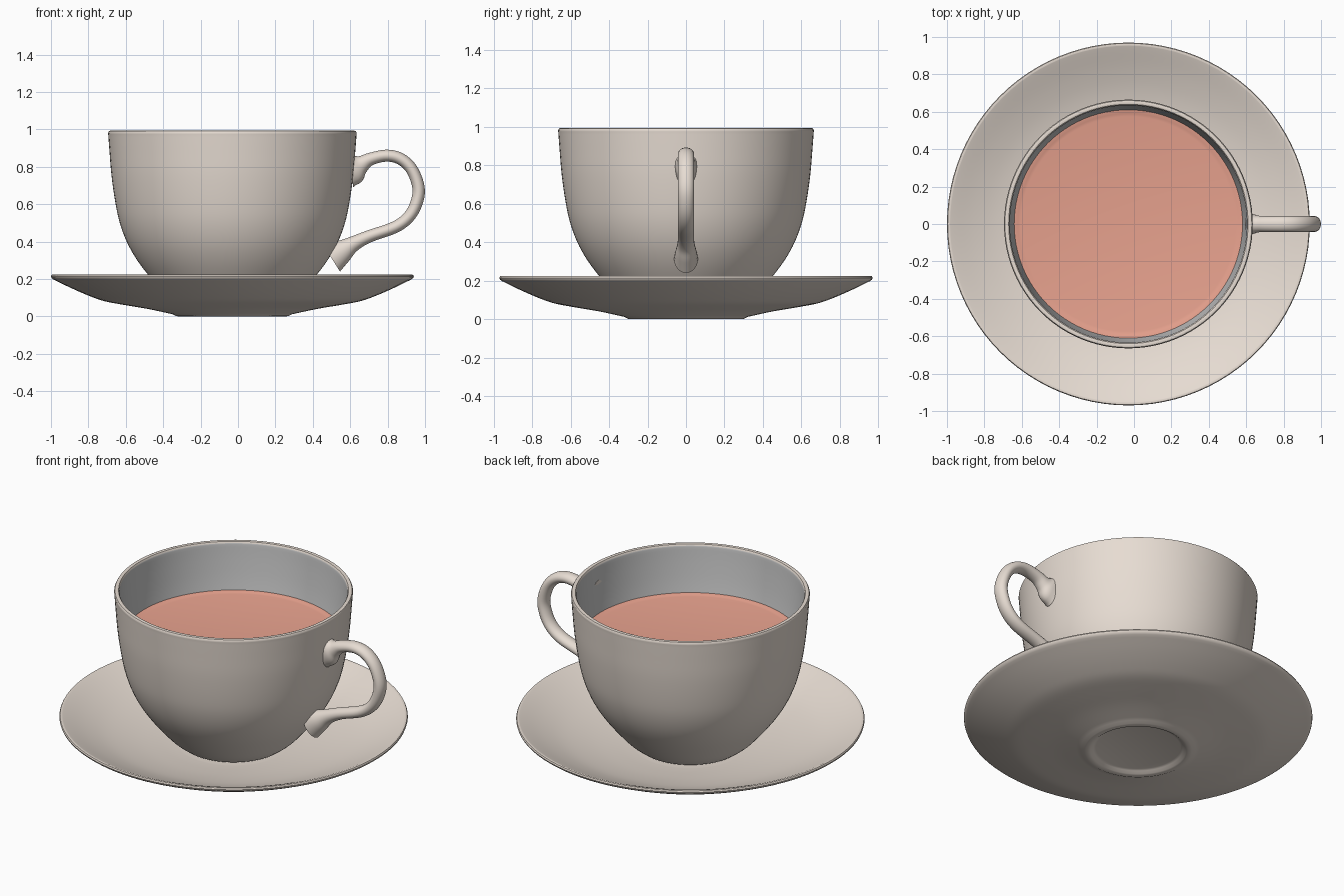
import bpy, bmesh, math
from mathutils import Vector

if "Cube" in bpy.data.objects:
    bpy.data.objects.remove(bpy.data.objects["Cube"])

CX = -0.03  # axis of cup and saucer


def material(name, rgb):
    m = bpy.data.materials.new(name)
    m.diffuse_color = (*rgb, 1)
    m.use_nodes = True
    m.node_tree.nodes["Principled BSDF"].inputs["Base Color"].default_value = m.diffuse_color
    return m


china = material("china", (0.80, 0.72, 0.65))
glaze = material("inner_glaze", (0.6, 0.6, 0.6))
tea = material("tea", (0.80, 0.36, 0.27))


def smooth_path(pts, n=4):
    """Catmull-Rom interpolation through points of any dimension."""
    pts = [Vector(p) for p in pts]
    out = []
    for i in range(len(pts) - 1):
        p0, p1, p2 = pts[max(i - 1, 0)], pts[i], pts[i + 1]
        p3 = pts[min(i + 2, len(pts) - 1)]
        for k in range(n):
            t = k / n
            out.append(0.5 * (2 * p1 + (p2 - p0) * t + (2 * p0 - 5 * p1 + 4 * p2 - p3) * t * t
                              + (3 * p1 - p0 - 3 * p2 + p3) * t ** 3))
    return out + [pts[-1]]


def finish(name, bm, mats, angle=40):
    bmesh.ops.remove_doubles(bm, verts=bm.verts, dist=1e-5)
    bmesh.ops.recalc_face_normals(bm, faces=bm.faces)
    me = bpy.data.meshes.new(name)
    bm.to_mesh(me)
    bm.free()
    for m in mats:
        me.materials.append(m)
    ob = bpy.data.objects.new(name, me)
    bpy.context.collection.objects.link(ob)
    bpy.ops.object.select_all(action='DESELECT')
    ob.select_set(True)
    bpy.context.view_layer.objects.active = ob
    bpy.ops.object.shade_smooth_by_angle(angle=math.radians(angle))
    return ob


def skin(rings, bm, mat_from=None):
    """Bridge consecutive closed rings of vertices with quads."""
    for i, (a, b) in enumerate(zip(rings, rings[1:])):
        for k in range(len(a)):
            j = (k + 1) % len(a)
            f = bm.faces.new((a[k], a[j], b[j], b[k]))
            if mat_from is not None and i >= mat_from:
                f.material_index = 1


def lathe(name, profile, mats, mat_from=None, seg=96):
    bm = bmesh.new()
    rings = [[bm.verts.new((CX + r * math.cos(2 * math.pi * k / seg),
                            r * math.sin(2 * math.pi * k / seg), z))
              for k in range(seg)] for r, z in profile]
    skin(rings, bm, mat_from)
    return finish(name, bm, mats)


# Saucer: underside with foot ring, rounded rim, shallow dish
under = [(0.32, 0.012), (0.45, 0.04), (0.58, 0.062), (0.685, 0.082), (0.765, 0.11),
         (0.86, 0.151), (0.955, 0.197)]
dish = [(0.955, 0.224), (0.93, 0.214), (0.82, 0.168), (0.70, 0.127), (0.55, 0.093),
        (0.40, 0.07), (0.31, 0.06)]
lathe("saucer",
      [(0, 0.02), (0.235, 0.02), (0.25, 0.015), (0.265, 0.003), (0.28, 0), (0.30, 0.002)]
      + smooth_path(under) + [(0.967, 0.206), (0.97, 0.215), (0.966, 0.223)]
      + smooth_path(dish) + [(0, 0.06)], [china])

# Cup: outer wall, rounded lip, inner wall
outer = smooth_path([(0.30, 0.072), (0.365, 0.125), (0.45, 0.222), (0.515, 0.31), (0.565, 0.40),
                     (0.602, 0.50), (0.626, 0.61), (0.646, 0.75), (0.657, 0.88), (0.664, 0.975)])
lip = [(0.665, 0.982), (0.660, 0.991), (0.650, 0.994), (0.640, 0.991), (0.635, 0.982)]
inner = smooth_path([(0.634, 0.975), (0.628, 0.88), (0.616, 0.75), (0.596, 0.61), (0.572, 0.50),
                     (0.535, 0.40), (0.48, 0.31), (0.41, 0.222), (0.30, 0.13), (0.2, 0.105)])
start = [(0, 0.062), (0.28, 0.062)]
lathe("cup", start + outer + lip + inner + [(0, 0.1)], [china, glaze],
      len(start + outer + lip) - 1)

# Tea surface with a slight raised edge
lathe("tea_surface", [(0, 0.698), (0.575, 0.698), (0.59, 0.701), (0.602, 0.705), (0.612, 0.706)],
      [tea])

# Handle: oval section swept along a loop; (x, z, in-plane half, sideways half)
loop = smooth_path([
    (0.605, 0.795, 0.105, 0.058), (0.632, 0.800, 0.085, 0.054), (0.662, 0.815, 0.048, 0.045),
    (0.71, 0.842, 0.034, 0.042), (0.795, 0.860, 0.032, 0.042), (0.87, 0.842, 0.032, 0.042),
    (0.93, 0.785, 0.032, 0.042), (0.965, 0.69, 0.033, 0.042), (0.955, 0.61, 0.033, 0.042),
    (0.915, 0.535, 0.032, 0.042), (0.84, 0.478, 0.032, 0.042), (0.70, 0.428, 0.033, 0.042),
    (0.615, 0.387, 0.042, 0.045), (0.555, 0.347, 0.064, 0.055), (0.50, 0.312, 0.085, 0.062)], 5)
bm = bmesh.new()
rings = []
for i, p in enumerate(loop):
    d = loop[min(i + 1, len(loop) - 1)] - loop[max(i - 1, 0)]
    t = Vector((d[0], d[1])).normalized()
    if i < 4:
        t = Vector((1, 0.1)).normalized()
    ring = []
    for k in range(24):
        a = 2 * math.pi * k / 24
        u = p[2] * math.cos(a)
        ring.append(bm.verts.new((p[0] - t.y * u, p[3] * math.sin(a), p[1] + t.x * u)))
    rings.append(ring)
skin(rings, bm)
bm.faces.new(rings[0])
bm.faces.new(rings[-1])
finish("handle", bm, [china], 60)
